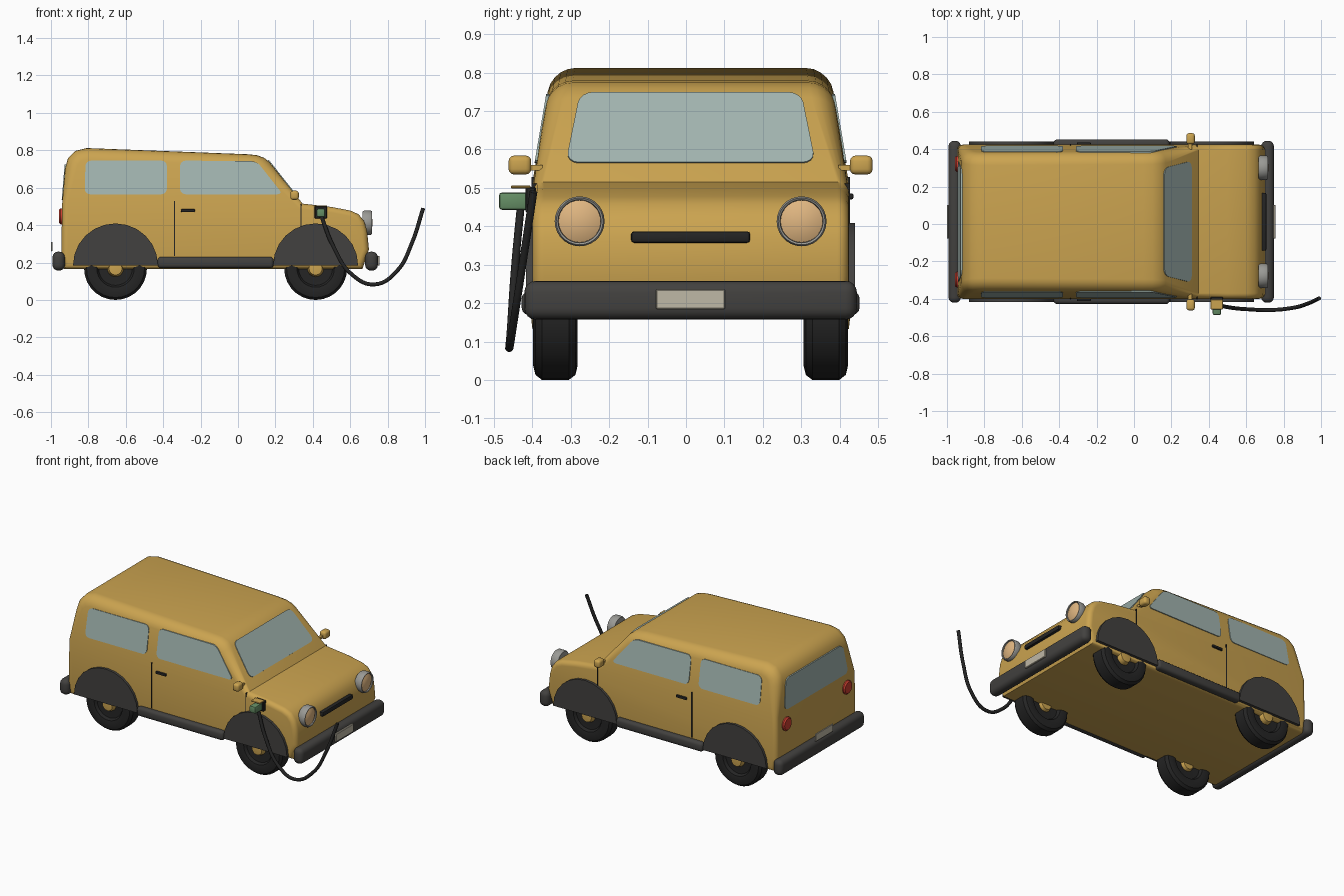
import bpy, bmesh, math
from mathutils import Vector

if "Cube" in bpy.data.objects:
    bpy.data.objects.remove(bpy.data.objects["Cube"])

YC = 0.012  # car centreline


def mat(name, r, g, b):
    m = bpy.data.materials.new(name)
    m.diffuse_color = (r, g, b, 1)
    m.use_nodes = True
    m.node_tree.nodes["Principled BSDF"].inputs["Base Color"].default_value = m.diffuse_color
    return m


PAINT = mat("paint", .60, .37, .08)
GLASS = mat("glass", .36, .46, .43)
TRIM = mat("dark_trim", .055, .053, .05)
BLACK = mat("rubber", .018, .018, .018)
LENS = mat("lamp_lens", .75, .47, .22)
RED = mat("tail_lens", .6, .05, .03)
GREEN = mat("plug_green", .13, .27, .13)
CREAM = mat("plate_cream", .52, .48, .38)
CHROME = mat("chrome", .32, .32, .30)


def finish(bm, name, material):
    bmesh.ops.remove_doubles(bm, verts=bm.verts, dist=1e-5)
    bmesh.ops.recalc_face_normals(bm, faces=bm.faces)
    me = bpy.data.meshes.new(name)
    bm.to_mesh(me)
    bm.free()
    ob = bpy.data.objects.new(name, me)
    bpy.context.collection.objects.link(ob)
    me.materials.append(material)
    bpy.ops.object.select_all(action='DESELECT')
    ob.select_set(True)
    bpy.context.view_layer.objects.active = ob
    bpy.ops.object.shade_smooth_by_angle(angle=math.radians(35))
    return ob


def box(name, x, y, z, material, bevel=0.0, seg=3):
    """Rounded box from (min, max) ranges."""
    bm = bmesh.new()
    bmesh.ops.create_cube(bm, size=1)
    for v in bm.verts:
        v.co = Vector([(a + b) / 2 + c * abs(b - a) for c, (a, b) in zip(v.co, (x, y, z))])
    if bevel:
        bmesh.ops.bevel(bm, geom=bm.edges[:], offset=bevel, segments=seg, profile=.5, affect='EDGES')
    return finish(bm, name, material)


def lathe(name, prof, centre, axis, material, n=28):
    """Turn (radius, offset along axis) points about an axis."""
    bm = bmesh.new()
    d = Vector(axis)
    u = Vector((0, 0, 1))
    w = d.cross(u)
    rings = []
    for r, t in prof:
        rings.append([bm.verts.new(Vector(centre) + d * t + r * (math.cos(a) * u + math.sin(a) * w))
                      for a in (2 * math.pi * i / n for i in range(n))])
    for A, B in zip(rings, rings[1:]):
        for i in range(n):
            j = (i + 1) % n
            bm.faces.new((A[i], A[j], B[j], B[i]))
    return finish(bm, name, material)


def panel(name, pts, inward, material, rnd=0.0):
    """Flat plate with optional rounded corners, thickened along 'inward'."""
    bm = bmesh.new()
    bm.faces.new([bm.verts.new(p) for p in pts])
    if rnd:
        bmesh.ops.bevel(bm, geom=bm.verts[:], offset=rnd, segments=4, profile=.5, affect='VERTICES')
    face = max(bm.faces, key=lambda f: f.calc_area())
    ext = bmesh.ops.extrude_face_region(bm, geom=[face], use_keep_orig=True)
    for v in ext["geom"]:
        if isinstance(v, bmesh.types.BMVert):
            v.co += Vector(inward)
    return finish(bm, name, material)


def half_width(z):
    return .412 - .17 * max(0, z - .515)


# Body shell: side profile lofted across y with rounded shoulders
profile = [(-.94, .515), (-.925, .70), (-.91, .755), (-.87, .797), (-.81, .812),
           (.05, .779), (.10, .774), (.14, .76), (.17, .735), (.345, .515),
           (.50, .497), (.60, .478), (.645, .458), (.675, .42), (.69, .37),
           (.70, .27), (.665, .165), (-.93, .165), (-.945, .25)]
COWL = 9


def inset(i, d):
    p = Vector(profile[i])
    a = (p - Vector(profile[i - 1])).normalized()
    b = (Vector(profile[(i + 1) % len(profile)]) - p).normalized()
    na, nb = Vector((a.y, -a.x)), Vector((b.y, -b.x))
    m = (na + nb).normalized()
    return p + m * d / m.dot(na)


bm = bmesh.new()
rings = []
for s in (-1, 1):
    angles = [math.pi / 2 * k / 5 for k in range(6)]
    for a in (angles[::-1] if s < 0 else angles):
        ring = []
        for i, (px, pz) in enumerate(profile):
            r = .06 if pz > .6 else .03
            q = inset(i, r * (1 - math.cos(a)))
            ring.append(bm.verts.new((q.x, YC + s * (half_width(q.y) - r * (1 - math.sin(a))), q.y)))
        rings.append(ring)
for A, B in zip(rings, rings[1:]):
    for i in range(len(profile)):
        j = (i + 1) % len(profile)
        bm.faces.new((A[i], A[j], B[j], B[i]))
for R in (rings[0], rings[-1]):
    bm.faces.new(R[:COWL + 1])
    bm.faces.new(R[COWL:] + R[:1])
finish(bm, "body", PAINT)

# Windscreen and rear window
screen = lambda z: .345 - (z - .515) * .795 + .004
panel("windscreen", [(screen(z), YC + y, z + .002) for y, z in
      ((-.325, .565), (.325, .565), (.288, .748), (-.288, .748))], (-.012, 0, -.01), GLASS, .035)
back = lambda z: -.944 + (z - .515) * .081
panel("rear_window", [(back(z), YC + y, z) for y, z in
      ((-.325, .535), (.325, .535), (.29, .725), (-.29, .725))], (.015, 0, 0), GLASS, .035)

# Parts mirrored left and right
for s, side in ((-1, "right"), (1, "left")):
    Y = lambda h: YC + s * h
    rng = lambda a, b: tuple(sorted((Y(a), Y(b))))
    glass = lambda pts: [(x, Y(half_width(z) + .003), z) for x, z in pts]
    panel("rear_side_window_" + side, glass([(-.82, .565), (-.38, .565), (-.38, .745), (-.815, .745)]),
          (0, -s * .015, 0), GLASS, .03)
    panel("front_side_window_" + side, glass([(-.31, .565), (.24, .565), (.10, .742), (-.31, .745)]),
          (0, -s * .015, 0), GLASS, .03)
    box("door_seam_" + side, (-.342, -.336), rng(.40, .4145), (.235, .528), BLACK)
    box("wing_seam_" + side, (.334, .339), rng(.40, .4145), (.38, .512), BLACK)
    box("door_handle_" + side, (-.305, -.23), rng(.405, .424), (.47, .486), BLACK, .005, 2)
    box("running_board_" + side, (-.43, .19), rng(.385, .44), (.17, .23), TRIM, .018)
    box("mirror_" + side, (.28, .325), rng(.415, .474), (.535, .584), PAINT, .014)
    box("mirror_arm_" + side, (.29, .31), rng(.385, .43), (.545, .56), PAINT)

    # Wheels, hubs and arches
    for x, end in ((-.655, "rear"), (.415, "front")):
        c = (x, Y(.352), .168)
        lathe(f"{end}_wheel_{side}", [(0, -.03), (.09, -.035), (.10, -.052), (.13, -.058), (.155, -.052),
              (.168, -.035), (.168, .035), (.155, .052), (.13, .058), (.10, .052), (.09, .035), (0, .03)],
              c, (0, s, 0), BLACK)
        lathe(f"{end}_hub_{side}", [(0, -.05), (.035, -.05), (.045, -.03), (.045, .03), (.035, .06), (0, .064)],
              c, (0, s, 0), PAINT, 16)
        arc = [math.pi * k / 12 for k in range(13)]
        panel(f"{end}_arch_{side}", [(x + .227 * math.cos(a), Y(.428), .185 + .224 * math.sin(a))
              for a in arc], (0, -s * .04, 0), TRIM)

    # Lamps
    c = (.695, Y(.289), .413)
    lathe("headlamp_rim_" + side, [(0, -.03), (.06, -.03), (.065, -.02), (.065, .014), (.061, .021),
          (.056, .018), (.055, .005), (0, .005)], c, (1, 0, 0), CHROME)
    lathe("headlamp_lens_" + side, [(0, .0), (.055, .0), (.055, .012), (.035, .021), (0, .025)],
          c, (1, 0, 0), LENS)
    lathe("tail_lamp_" + side, [(0, -.02), (.043, -.02), (.043, .008), (.036, .016), (0, .018)],
          (-.94, Y(.309), .447), (-1, 0, 0), RED, 20)

# Bumpers, plates and grille
box("front_bumper", (.68, .748), (YC - .433, YC + .433), (.157, .258), TRIM, .03, 4)
box("rear_bumper", (-.992, -.925), (YC - .433, YC + .433), (.157, .258), TRIM, .03, 4)
box("front_plate", (.742, .757), (YC - .09, YC + .09), (.184, .236), CREAM, .003, 1)
box("rear_plate", (-1.0, -.991), (YC - .09, YC + .09), (.26, .31), CREAM, .003, 1)
box("grille_slot", (.67, .708), (YC - .155, YC + .155), (.357, .387), BLACK, .008, 2)

# Charging port, lid, plug and cable
box("charge_port", (.41, .476), (-.418, -.39), (.435, .502), BLACK, .004, 1)
box("charge_lid", (.41, .476), (-.456, -.405), (.499, .506), PAINT, .002, 1)
box("charge_plug", (.421, .465), (-.487, -.405), (.443, .488), GREEN, .008, 2)
cu = bpy.data.curves.new("charge_cable", 'CURVE')
cu.dimensions = '3D'
cu.bevel_depth = .0105
cu.bevel_resolution = 3
cu.use_fill_caps = True
cu.resolution_u = 8
path = [(.443, -.43, .455), (.51, -.446, .285), (.61, -.456, .135), (.73, -.46, .083),
        (.85, -.448, .155), (.93, -.425, .305), (.99, -.397, .49)]
sp = cu.splines.new('BEZIER')
sp.bezier_points.add(len(path) - 1)
for bp, p in zip(sp.bezier_points, path):
    bp.co = p
    bp.handle_left_type = bp.handle_right_type = 'AUTO'
cable = bpy.data.objects.new("charge_cable", cu)
cu.materials.append(BLACK)
bpy.context.collection.objects.link(cable)
